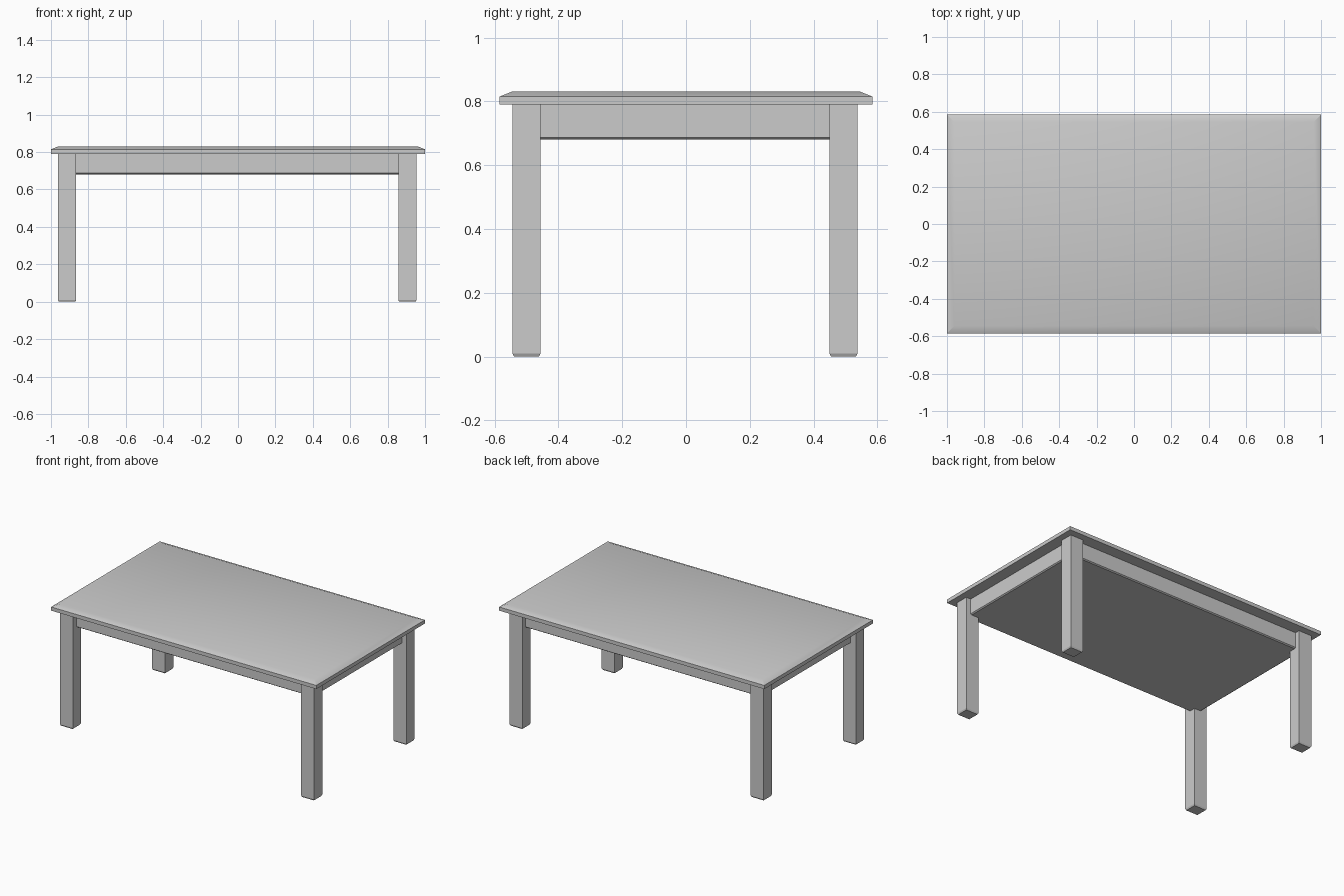
import bpy, bmesh
from mathutils import Vector

if "Cube" in bpy.data.objects:
    bpy.data.objects.remove(bpy.data.objects["Cube"])


def box(name, lo, hi):
    """Axis-aligned box between two corners."""
    lo, hi = Vector(lo), Vector(hi)
    bm = bmesh.new()
    bmesh.ops.create_cube(bm, size=1)
    for v in bm.verts:
        v.co = Vector(((lo[i] + hi[i]) / 2 + v.co[i] * (hi[i] - lo[i]) for i in range(3)))
    return finish(name, bm)


def finish(name, bm):
    bmesh.ops.recalc_face_normals(bm, faces=bm.faces)
    mesh = bpy.data.meshes.new(name)
    bm.to_mesh(mesh)
    bm.free()
    obj = bpy.data.objects.new(name, mesh)
    bpy.context.collection.objects.link(obj)
    return obj


def stack(name, levels, cx=0, cy=0):
    """Closed solid from stacked rectangles given as (half x, half y, z)."""
    bm = bmesh.new()
    rings = [[bm.verts.new((cx + sx * hx, cy + sy * hy, z))
              for sx, sy in ((-1, -1), (1, -1), (1, 1), (-1, 1))]
             for hx, hy, z in levels]
    for a, b in zip(rings, rings[1:]):
        for i in range(4):
            j = (i + 1) % 4
            bm.faces.new((a[i], a[j], b[j], b[i]))
    bm.faces.new(rings[0])
    bm.faces.new(rings[-1])
    return finish(name, bm)


# Table top with a sloped upper rim
top = stack("table_top", [(1.0, 0.585, 0.79), (1.0, 0.585, 0.815),
                          (0.96, 0.545, 0.831)])

# Apron block under the top, set back from the leg faces, eased lower edge
apron = stack("apron", [(0.912, 0.497, 0.681), (0.92, 0.505, 0.687),
                        (0.92, 0.505, 0.79)])

# Square legs with eased feet
legs = []
for sx, xn in ((-1, "left"), (1, "right")):
    for sy, yn in ((-1, "front"), (1, "back")):
        legs.append(stack(f"{yn}_{xn}_leg",
                          [(0.044, 0.039, 0), (0.049, 0.044, 0.01), (0.049, 0.044, 0.79)],
                          sx * 0.91 - 0.004, sy * 0.497 - 0.003))

# Smooth only across the shallow rim
bpy.ops.object.select_all(action='DESELECT')
top.select_set(True)
bpy.context.view_layer.objects.active = top
bpy.ops.object.shade_smooth_by_angle()
